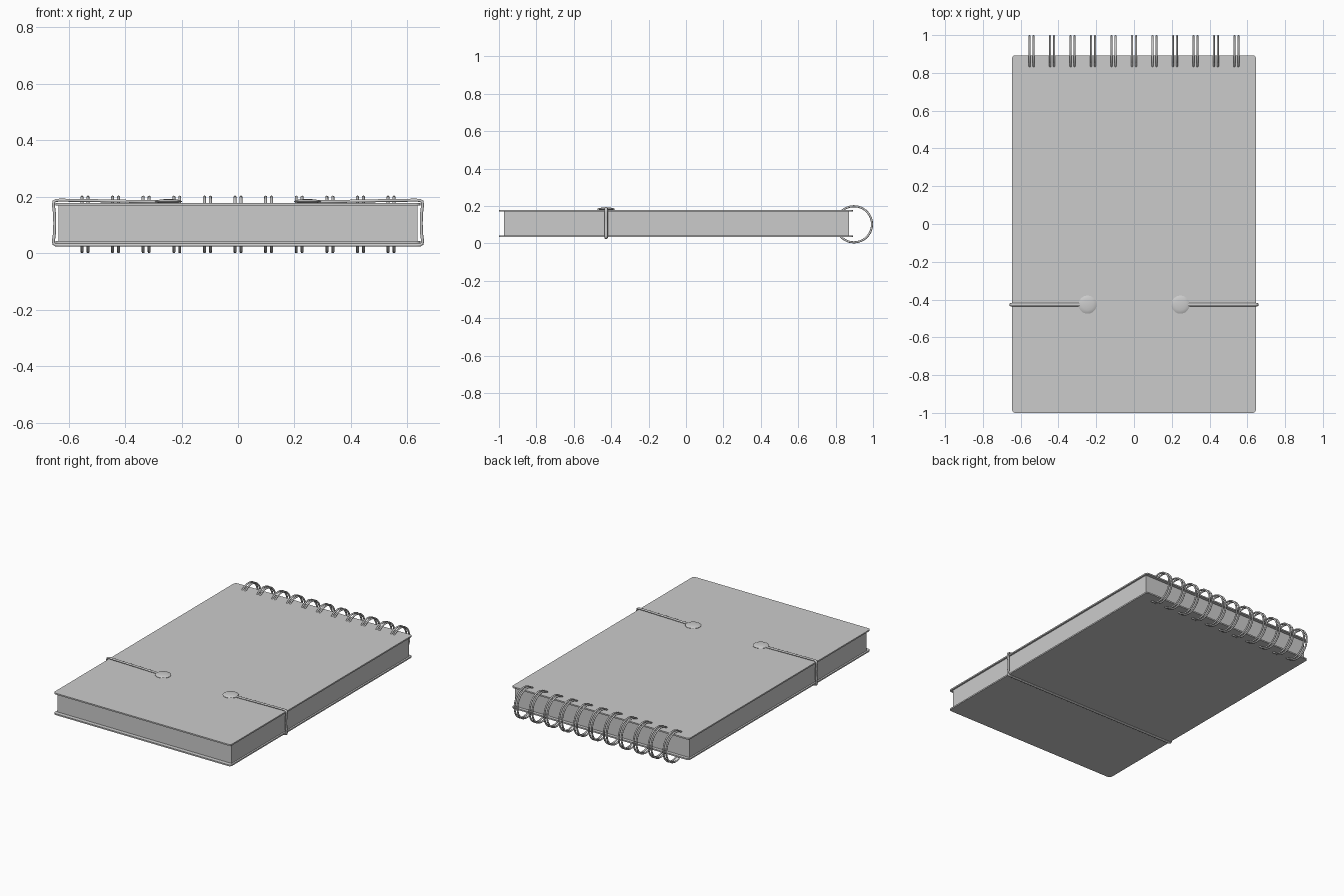
import bpy, bmesh, math
from mathutils import Matrix

if "Cube" in bpy.data.objects:
    bpy.data.objects.remove(bpy.data.objects["Cube"])


def link(name, mesh):
    obj = bpy.data.objects.new(name, mesh)
    bpy.context.collection.objects.link(obj)
    return obj


def smooth(obj, angle=40):
    bpy.ops.object.select_all(action='DESELECT')
    obj.select_set(True)
    bpy.context.view_layer.objects.active = obj
    bpy.ops.object.shade_smooth_by_angle(angle=math.radians(angle))


def slab(name, hx, y0, y1, z0, z1, corner=0.0):
    """Box with optionally rounded vertical corners."""
    bm = bmesh.new()
    bmesh.ops.create_cube(bm, size=1, matrix=Matrix.Translation((0, (y0 + y1) / 2, (z0 + z1) / 2))
                          @ Matrix.Diagonal((2 * hx, y1 - y0, z1 - z0, 1)))
    if corner:
        upright = [e for e in bm.edges if abs(e.verts[0].co.z - e.verts[1].co.z) > 1e-5]
        bmesh.ops.bevel(bm, geom=upright, offset=corner, segments=6, profile=0.5, affect='EDGES')
    mesh = bpy.data.meshes.new(name)
    bm.to_mesh(mesh)
    bm.free()
    obj = link(name, mesh)
    if corner:
        smooth(obj)
    return obj


# Covers and page block
slab("back_cover", 0.646, -1.0, 0.893, 0.034, 0.043, 0.018)
slab("front_cover", 0.646, -1.0, 0.893, 0.169, 0.178, 0.018)
slab("page_block", 0.635, -0.973, 0.872, 0.043, 0.169)

# Binding wire: eleven pairs of rings along the top edge
ring_mesh = None
for i in range(11):
    for side in (-1, 1):
        x = (i - 5) * 0.1084 + side * 0.0105
        if ring_mesh is None:
            bpy.ops.mesh.primitive_torus_add(major_radius=0.0965, minor_radius=0.0055,
                                             major_segments=48, minor_segments=10)
            ring = bpy.context.object
            ring.data.transform(Matrix.Rotation(math.pi / 2, 4, 'Y'))
            smooth(ring, 60)
            ring_mesh = ring.data
        else:
            ring = link("ring", ring_mesh)
        ring.name = f"binding_ring_{i + 1}_{'a' if side < 0 else 'b'}"
        ring.location = (x, 0.898, 0.102)

# Elastic band: runs from one button under the notebook to the other
BAND_Y = -0.427
half = [(0.25, 0.182), (0.33, 0.183), (0.5, 0.186), (0.63, 0.188), (0.645, 0.187), (0.652, 0.183),
        (0.654, 0.172), (0.650, 0.140), (0.649, 0.106), (0.650, 0.072), (0.654, 0.042),
        (0.652, 0.033), (0.645, 0.029), (0.63, 0.0285)]
path = half + [(-x, z) for x, z in reversed(half)]
curve = bpy.data.curves.new("elastic_band", 'CURVE')
curve.dimensions = '3D'
curve.bevel_depth = 0.0055
curve.bevel_resolution = 3
curve.use_fill_caps = True
spline = curve.splines.new('POLY')
spline.points.add(len(path) - 1)
for p, (x, z) in zip(spline.points, path):
    p.co = (x, 0, z, 1)
band = link("elastic_band", curve)
bpy.ops.object.select_all(action='DESELECT')
band.select_set(True)
bpy.context.view_layer.objects.active = band
bpy.ops.object.convert(target='MESH')
band = bpy.context.object
band.data.transform(Matrix.Translation((0, BAND_Y, 0)) @ Matrix.Diagonal((1, 1.6, 1, 1)))
smooth(band, 60)

# Domed buttons holding the band ends
profile = [(0.0, 0.192), (0.015, 0.1915), (0.030, 0.190), (0.041, 0.1875), (0.048, 0.184),
           (0.048, 0.182), (0.040, 0.180), (0.030, 0.177), (0.0, 0.177)]
for name, x in (("left_button", -0.246), ("right_button", 0.246)):
    bm = bmesh.new()
    verts = [bm.verts.new((r, 0, z)) for r, z in profile]
    edges = [bm.edges.new(pair) for pair in zip(verts, verts[1:])]
    bmesh.ops.spin(bm, geom=verts + edges, cent=(0, 0, 0), axis=(0, 0, 1),
                   angle=2 * math.pi, steps=32)
    bmesh.ops.remove_doubles(bm, verts=bm.verts, dist=1e-5)
    bmesh.ops.recalc_face_normals(bm, faces=bm.faces)
    mesh = bpy.data.meshes.new(name)
    bm.to_mesh(mesh)
    bm.free()
    button = link(name, mesh)
    button.location = (x, BAND_Y, 0)
    smooth(button)
